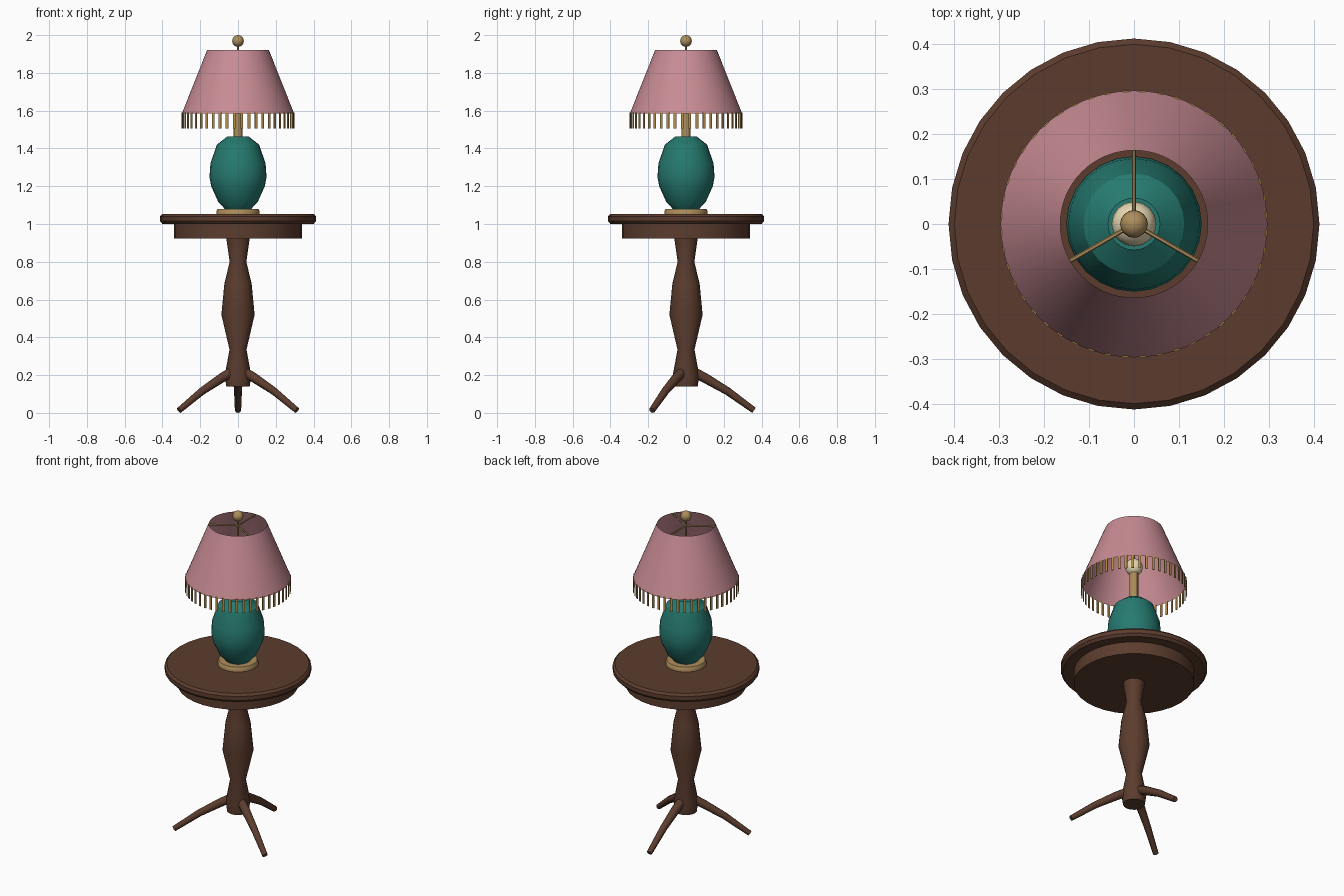
import bpy, bmesh, math
from mathutils import Vector, Matrix

if "Cube" in bpy.data.objects:
    bpy.data.objects.remove(bpy.data.objects["Cube"])


def material(name, color):
    m = bpy.data.materials.new(name)
    m.diffuse_color = (*color, 1)
    m.use_nodes = True
    m.node_tree.nodes["Principled BSDF"].inputs["Base Color"].default_value = m.diffuse_color
    return m


WOOD = material("dark wood", (0.107, 0.046, 0.027))
PINK = material("pink fabric", (0.578, 0.262, 0.296))
TEAL = material("teal glaze", (0.019, 0.195, 0.162))
GOLD = material("brass", (0.42, 0.27, 0.105))
FRINGE = material("gold fringe", (0.46, 0.262, 0.068))
CREAM = material("cream glass", (0.84, 0.73, 0.48))


def finish(name, bm, mat, angle=30):
    me = bpy.data.meshes.new(name)
    bm.to_mesh(me)
    bm.free()
    me.materials.append(mat)
    ob = bpy.data.objects.new(name, me)
    bpy.context.collection.objects.link(ob)
    bpy.ops.object.select_all(action='DESELECT')
    ob.select_set(True)
    bpy.context.view_layer.objects.active = ob
    bpy.ops.object.shade_smooth_by_angle(angle=math.radians(angle))
    return ob


def skin(bm, rings, caps=True):
    n = len(rings[0])
    rows = [[bm.verts.new(p) for p in r] for r in rings]
    for a, b in zip(rows, rows[1:]):
        for j in range(n):
            k = (j + 1) % n
            bm.faces.new((a[j], a[k], b[k], b[j]))
    if caps:
        bm.faces.new(rows[0][::-1])
        bm.faces.new(rows[-1])


def lathe(name, profile, mat, sides, caps=True, angle=30):
    """Turn (radius, height) points, listed bottom to top, about z."""
    bm = bmesh.new()
    skin(bm, [[(r * math.cos(math.tau * j / sides), r * math.sin(math.tau * j / sides), z)
               for j in range(sides)] for r, z in profile], caps)
    return finish(name, bm, mat, angle)


def tube(name, path, radii, mat, sides=8):
    """Tapered tube along a list of points."""
    pts = [Vector(p) for p in path]
    bm = bmesh.new()
    rings = []
    for i, p in enumerate(pts):
        d = (pts[min(i + 1, len(pts) - 1)] - pts[max(i - 1, 0)]).normalized()
        u = Vector((0, 0, 1)).cross(d).normalized()
        v = d.cross(u)
        rings.append([p + radii[i] * (u * math.cos(math.tau * j / sides)
                                      + v * math.sin(math.tau * j / sides)) for j in range(sides)])
    skin(bm, rings)
    return finish(name, bm, mat, 50)


def ball(name, r, z, mat):
    bm = bmesh.new()
    bmesh.ops.create_uvsphere(bm, u_segments=16, v_segments=10, radius=r,
                              matrix=Matrix.Translation((0, 0, z)))
    return finish(name, bm, mat, 60)


# Table
lathe("table_top", [(0.40, 1.0), (0.413, 1.015), (0.413, 1.04), (0.40, 1.053)], WOOD, 32)
lathe("table_apron", [(0.34, 0.924), (0.34, 1.003)], WOOD, 32)
lathe("table_pedestal", [(0.062, 0.14), (0.07, 0.20), (0.045, 0.335), (0.088, 0.52),
                         (0.072, 0.685), (0.044, 0.80), (0.063, 0.93)], WOOD, 16, angle=40)
for i in range(3):
    a = math.radians(90 + 120 * i)
    path = [(r * math.cos(a), r * math.sin(a), z)
            for r, z in [(0.045, 0.213), (0.10, 0.185), (0.22, 0.115), (0.36, 0.0135)]]
    tube(f"table_leg_{i + 1}", path, [0.027, 0.026, 0.021, 0.0165], WOOD)

# Lamp body
lathe("lamp_base", [(0.115, 1.053), (0.115, 1.066), (0.108, 1.08)], GOLD, 24)
lathe("lamp_vase", [(0.07, 1.08), (0.105, 1.118), (0.142, 1.20), (0.151, 1.25), (0.146, 1.32),
                    (0.112, 1.42), (0.058, 1.462)], TEAL, 24)
lathe("lamp_socket", [(0.025, 1.455), (0.025, 1.65)], GOLD, 12)
ball("light_bulb", 0.05, 1.68, CREAM)

# Shade with its support and finial
lathe("lamp_shade", [(0.297, 1.585), (0.164, 1.92)], PINK, 64, caps=False)
lathe("shade_rod", [(0.006, 1.70), (0.006, 1.955)], GOLD, 8)
for i in range(3):
    a = math.radians(90 + 120 * i)
    tube(f"shade_spoke_{i + 1}", [(0, 0, 1.91), (0.166 * math.cos(a), 0.166 * math.sin(a), 1.91)],
         [0.005, 0.005], GOLD, 6)
ball("finial", 0.031, 1.969, GOLD)

# Fringe strips hanging from the rim
bm = bmesh.new()
for i in range(48):
    m = (Matrix.Rotation(math.tau * (i + 0.5) / 48, 4, 'Z') @ Matrix.Translation((0.296, 0, 1.548))
         @ Matrix.Diagonal((0.004, 0.014, 0.084, 1)))
    bmesh.ops.create_cube(bm, size=1, matrix=m)
finish("shade_fringe", bm, FRINGE)
